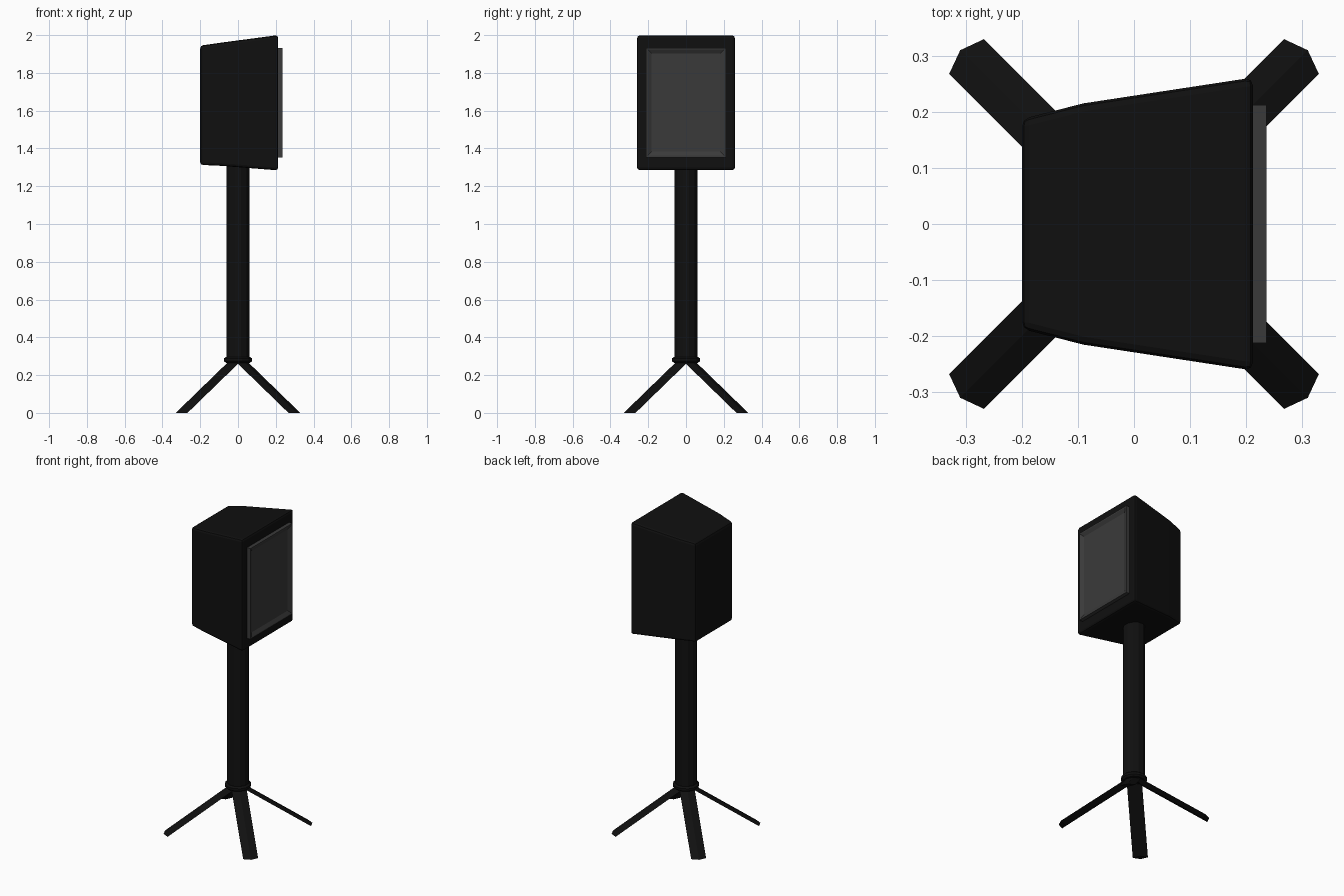
import bpy, bmesh, math
from mathutils import Vector

if "Cube" in bpy.data.objects:
    bpy.data.objects.remove(bpy.data.objects["Cube"])


def material(name, v):
    m = bpy.data.materials.new(name)
    m.diffuse_color = (v, v, v, 1)
    m.use_nodes = True
    m.node_tree.nodes["Principled BSDF"].inputs["Base Color"].default_value = m.diffuse_color
    return m


black = material("matte black", 0.005)
grey = material("charcoal grille", 0.042)


def finish(bm, name, mat):
    bmesh.ops.recalc_face_normals(bm, faces=bm.faces)
    me = bpy.data.meshes.new(name)
    bm.to_mesh(me)
    bm.free()
    ob = bpy.data.objects.new(name, me)
    bpy.context.collection.objects.link(ob)
    me.materials.append(mat)
    return ob


def loft(rings, name, mat):
    """Join a list of closed rings of points into a capped solid."""
    bm = bmesh.new()
    vs = [[bm.verts.new(p) for p in r] for r in rings]
    n = len(vs[0])
    for a, b in zip(vs, vs[1:]):
        for i in range(n):
            j = (i + 1) % n
            bm.faces.new((a[i], a[j], b[j], b[i]))
    bm.faces.new(vs[0])
    bm.faces.new(vs[-1])
    return finish(bm, name, mat)


def rect(x, hy, z0, z1):
    return [(x, -hy, z0), (x, hy, z0), (x, hy, z1), (x, -hy, z1)]


def circle(r, z, n=12):
    return [(r * math.cos(2 * math.pi * (i + 0.5) / n),
             r * math.sin(2 * math.pi * (i + 0.5) / n), z) for i in range(n)]


# speaker cabinet, tapering towards the back
cab = loft([rect(-0.2, 0.187, 1.313, 1.944),
            rect(-0.09, 0.215, 1.308, 1.96),
            rect(0.212, 0.261, 1.284, 2.0)], "speaker_cabinet", black)
bev = cab.modifiers.new("rounded edges", 'BEVEL')
bev.width = 0.014
bev.segments = 2
bev.limit_method = 'ANGLE'
bev.angle_limit = math.radians(40)

# grille panel with a sloped recess
grille = loft([rect(0.2, 0.212, 1.353, 1.933),
               rect(0.236, 0.212, 1.353, 1.933)], "speaker_grille", grey)
bm = bmesh.new()
bm.from_mesh(grille.data)
bm.normal_update()
front = [f for f in bm.faces if f.normal.x > 0.9]
bmesh.ops.inset_region(bm, faces=front, thickness=0.012)
bmesh.ops.inset_region(bm, faces=front, thickness=0.03, depth=-0.012)
bm.to_mesh(grille.data)
bm.free()

# pole and collar
loft([circle(0.064, 0.27), circle(0.064, 1.33)], "stand_pole", black)
loft([circle(0.066, 0.265), circle(0.077, 0.274), circle(0.077, 0.288),
      circle(0.066, 0.297)], "stand_collar", black)

# four splayed legs with a thin ridged section, cut flat on the floor
section = [(0.438, 0), (0.422, 0.044), (0.404, 0), (0.422, -0.044)]
for k in range(4):
    a = math.radians(45 + 90 * k)
    out = Vector((math.cos(a), math.sin(a), 0))
    side = Vector((-out.y, out.x, 0))
    foot = [out * r + side * p for r, p in section]
    top = [v - out * 0.415 + Vector((0, 0, 0.285)) for v in foot]
    loft([foot, top], f"stand_leg_{k + 1}", black)
